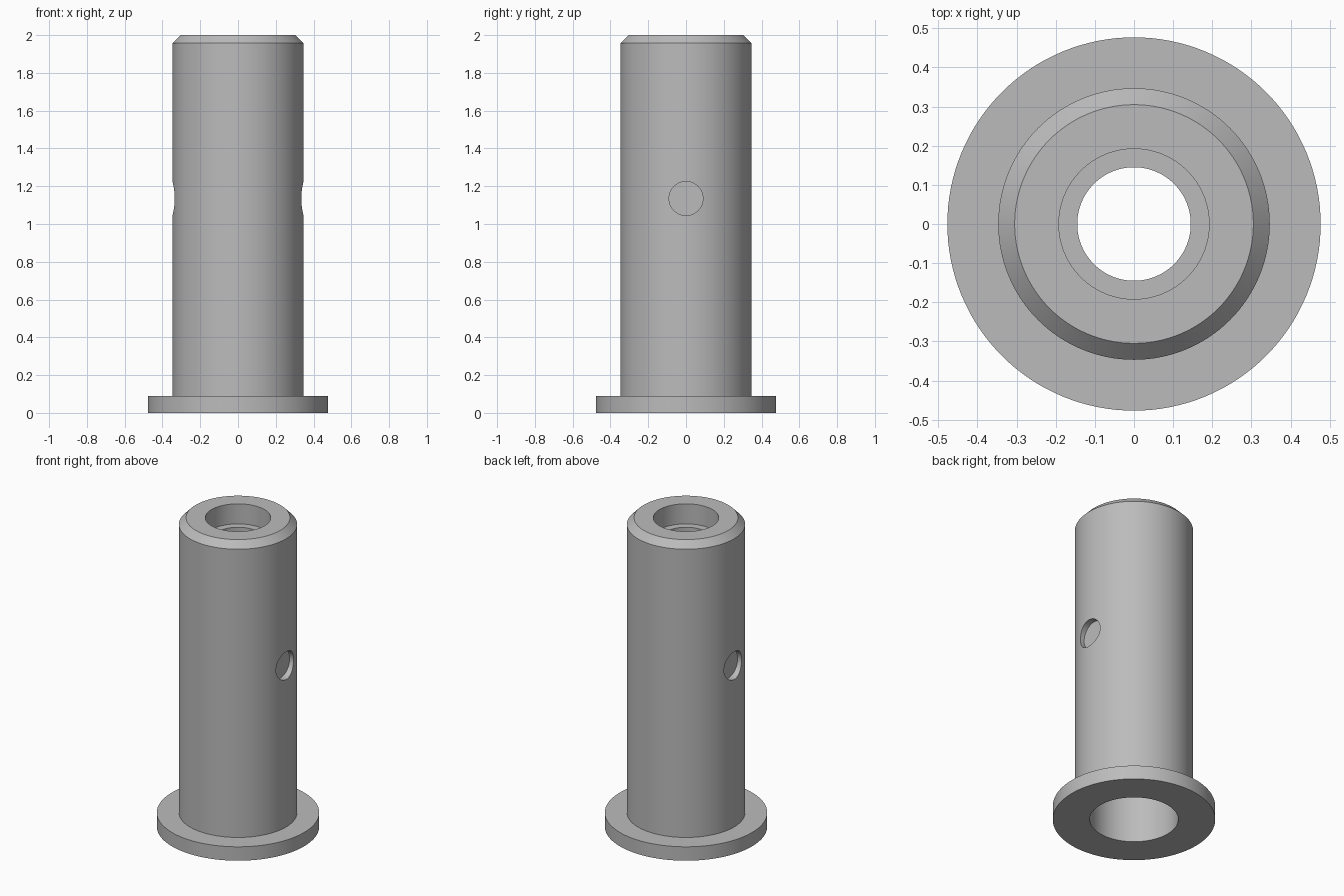
import bpy, bmesh, math
from mathutils import Matrix

cube = bpy.data.objects.get("Cube")
if cube:
    bpy.data.objects.remove(cube, do_unlink=True)

SEGMENTS = 128
steel = bpy.data.materials.new("plain grey metal")
steel.use_nodes = True
grey = (0.5, 0.5, 0.5, 1)
steel.diffuse_color = grey
steel.node_tree.nodes["Principled BSDF"].inputs["Base Color"].default_value = grey


def add_object(name, bm):
    bmesh.ops.recalc_face_normals(bm, faces=bm.faces)
    mesh = bpy.data.meshes.new(name)
    bm.to_mesh(mesh)
    bm.free()
    mesh.materials.append(steel)
    obj = bpy.data.objects.new(name, mesh)
    bpy.context.collection.objects.link(obj)
    return obj


def lathe(name, profile):
    """Revolve a closed (radius, height) outline around z."""
    bm = bmesh.new()
    verts = [bm.verts.new((r, 0, z)) for r, z in profile]
    edges = [bm.edges.new((v, verts[i - 1])) for i, v in enumerate(verts)]
    bmesh.ops.spin(bm, geom=verts + edges, axis=(0, 0, 1), cent=(0, 0, 0),
                   angle=math.tau, steps=SEGMENTS, use_duplicate=False)
    bmesh.ops.remove_doubles(bm, verts=bm.verts, dist=1e-4)
    return add_object(name, bm)


# Flanged sleeve: outside, chamfer, stepped upper bore, wide lower bore
sleeve = lathe("flanged_sleeve", [
    (0.26, 0), (0.477, 0), (0.477, 0.09), (0.347, 0.09),
    (0.347, 1.03), (0.347, 1.24), (0.347, 1.957), (0.305, 2),
    (0.192, 2), (0.192, 1.87), (0.145, 1.87), (0.145, 1.6), (0.26, 1.6)])

# Shallow round sockets on the left and right of the sleeve
HOLE_Z, HOLE_R, FLOOR_X, CUT_LENGTH = 1.135, 0.09, 0.307, 0.2
for side, label in ((1, "left"), (-1, "right")):
    bm = bmesh.new()
    place = (Matrix.Translation((side * (FLOOR_X + CUT_LENGTH / 2), 0, HOLE_Z))
             @ Matrix.Rotation(math.pi / 2, 4, "Y"))
    bmesh.ops.create_cone(bm, cap_ends=True, segments=48, radius1=HOLE_R,
                          radius2=HOLE_R, depth=CUT_LENGTH, matrix=place)
    cutter = add_object(label + "_socket_cutter", bm)
    cutter.hide_render = True
    bpy.context.view_layer.objects.active = sleeve
    cut = sleeve.modifiers.new(label + "_socket", "BOOLEAN")
    cut.operation, cut.solver, cut.object = "DIFFERENCE", "EXACT", cutter
    bpy.ops.object.modifier_apply(modifier=cut.name)
    bpy.data.objects.remove(cutter, do_unlink=True)

# Smooth round walls with crisp rims
bpy.ops.object.select_all(action="DESELECT")
sleeve.select_set(True)
bpy.context.view_layer.objects.active = sleeve
bpy.ops.object.shade_smooth_by_angle(angle=math.radians(30))
